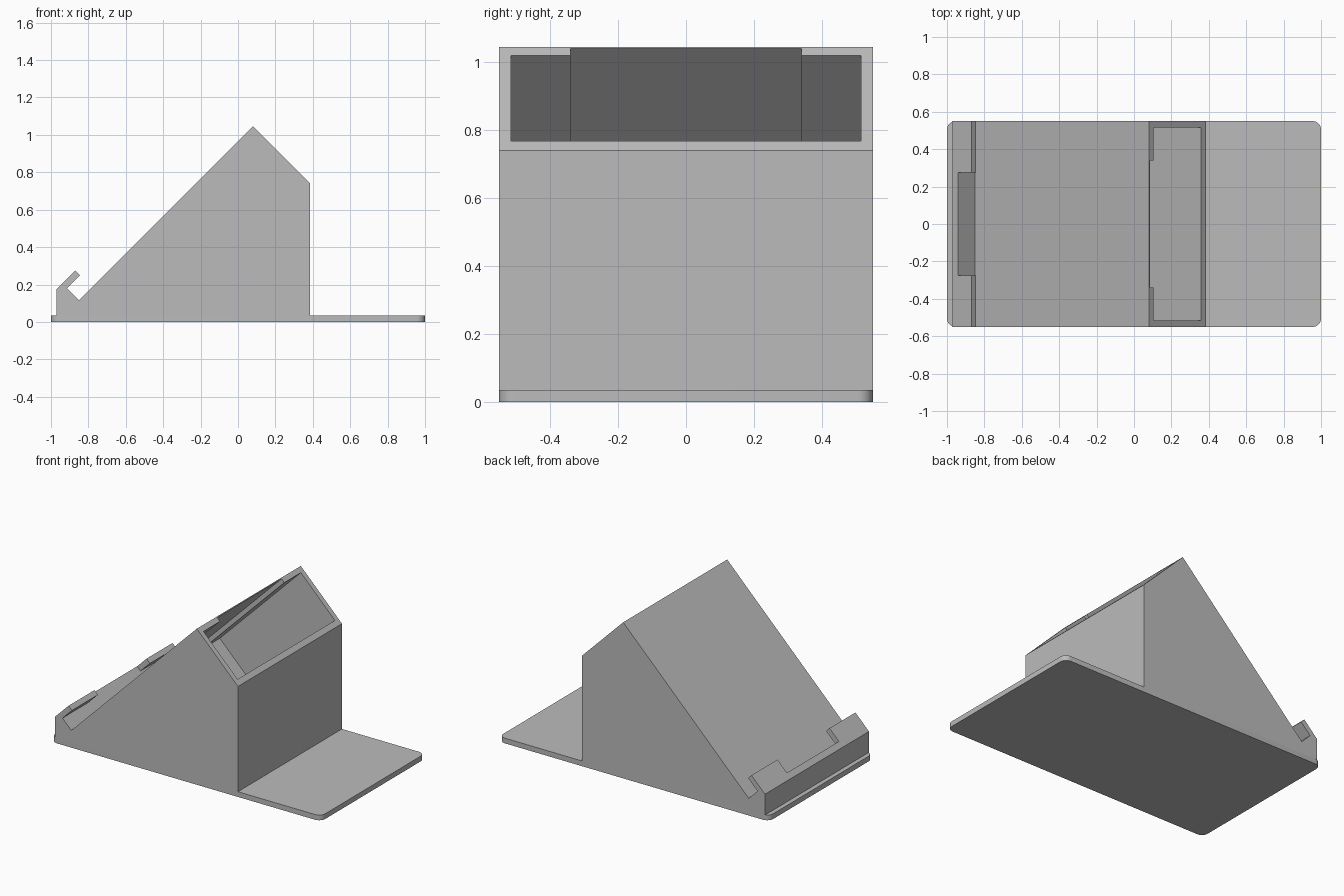
import bpy
import bmesh
from math import cos, sin, radians
from mathutils import Vector

cube = bpy.data.objects.get("Cube")
if cube:
    bpy.data.objects.remove(cube, do_unlink=True)

HALF = 0.55      # half depth of the stand
SLAB = 0.035     # base thickness

grey = bpy.data.materials.new("light_grey")
grey.use_nodes = True
colour = (0.5, 0.5, 0.5, 1)
grey.diffuse_color = colour
grey.node_tree.nodes["Principled BSDF"].inputs["Base Color"].default_value = colour


def prism(name, points, sweep):
    """Extrude a closed outline of 3D points along a vector."""
    bm = bmesh.new()
    face = bm.faces.new([bm.verts.new(p) for p in points])
    new = bmesh.ops.extrude_face_region(bm, geom=[face], use_keep_orig=True)
    verts = [v for v in new["geom"] if isinstance(v, bmesh.types.BMVert)]
    bmesh.ops.translate(bm, verts=verts, vec=Vector(sweep))
    bmesh.ops.recalc_face_normals(bm, faces=bm.faces[:])
    mesh = bpy.data.meshes.new(name)
    bm.to_mesh(mesh)
    bm.free()
    mesh.materials.append(grey)
    obj = bpy.data.objects.new(name, mesh)
    bpy.context.collection.objects.link(obj)
    return obj


def side_prism(name, profile, y0, y1):
    """Extrude an x-z profile between two y positions."""
    return prism(name, [(x, y0, z) for x, z in profile], (0, y1 - y0, 0))


# Base slab with rounded corners
r = 0.045
outline = []
for i, (sx, sy) in enumerate([(1, 1), (-1, 1), (-1, -1), (1, -1)]):
    for step in range(9):
        a = radians(90 * i + 90 * step / 8)
        outline.append((sx * (1 - r) + r * cos(a), sy * (HALF - r) + r * sin(a), 0))
base = prism("base_slab", outline, (0, 0, SLAB))

# Wedge body with the sloping rest and the groove floor
body = side_prism("wedge_body", [
    (-0.97, SLAB), (-0.97, 0.175), (-0.94, 0.205), (-0.85, 0.115),
    (0.08, 1.045), (0.385, 0.74), (0.385, SLAB)], -HALF, HALF)

# Retaining lips on either side of the central gap
lip = [(-0.94, 0.205), (-0.87, 0.275), (-0.845, 0.25), (-0.915, 0.18)]
side_prism("left_lip", lip, 0.275, HALF)
side_prism("right_lip", lip, -HALF, -0.275)

# Slot sunk into the upper back face, parallel to the slope
# Heights are measured across the slot, with a wider middle step
low, high, step_high = 0.41, 0.915, 0.956
wide, narrow, start, length = 0.515, 0.34, 1.225, 0.65
section = [(-wide, low), (wide, low), (wide, high), (narrow, high),
           (narrow, step_high), (-narrow, step_high), (-narrow, high), (-wide, high)]
cutter = prism("slot_cutter",
               [((start - k) / 2, y, (start + k) / 2) for y, k in section],
               (-length, 0, -length))
cutter.hide_render = True
cut = body.modifiers.new("slot", "BOOLEAN")
cut.operation = "DIFFERENCE"
cut.solver = "EXACT"
cut.object = cutter
bpy.context.view_layer.objects.active = body
bpy.ops.object.modifier_apply(modifier=cut.name)
bpy.data.objects.remove(cutter, do_unlink=True)

# Smooth the rounded slab corners, keeping the edges sharp
bpy.ops.object.select_all(action="DESELECT")
base.select_set(True)
bpy.context.view_layer.objects.active = base
bpy.ops.object.shade_smooth_by_angle(angle=radians(30))
